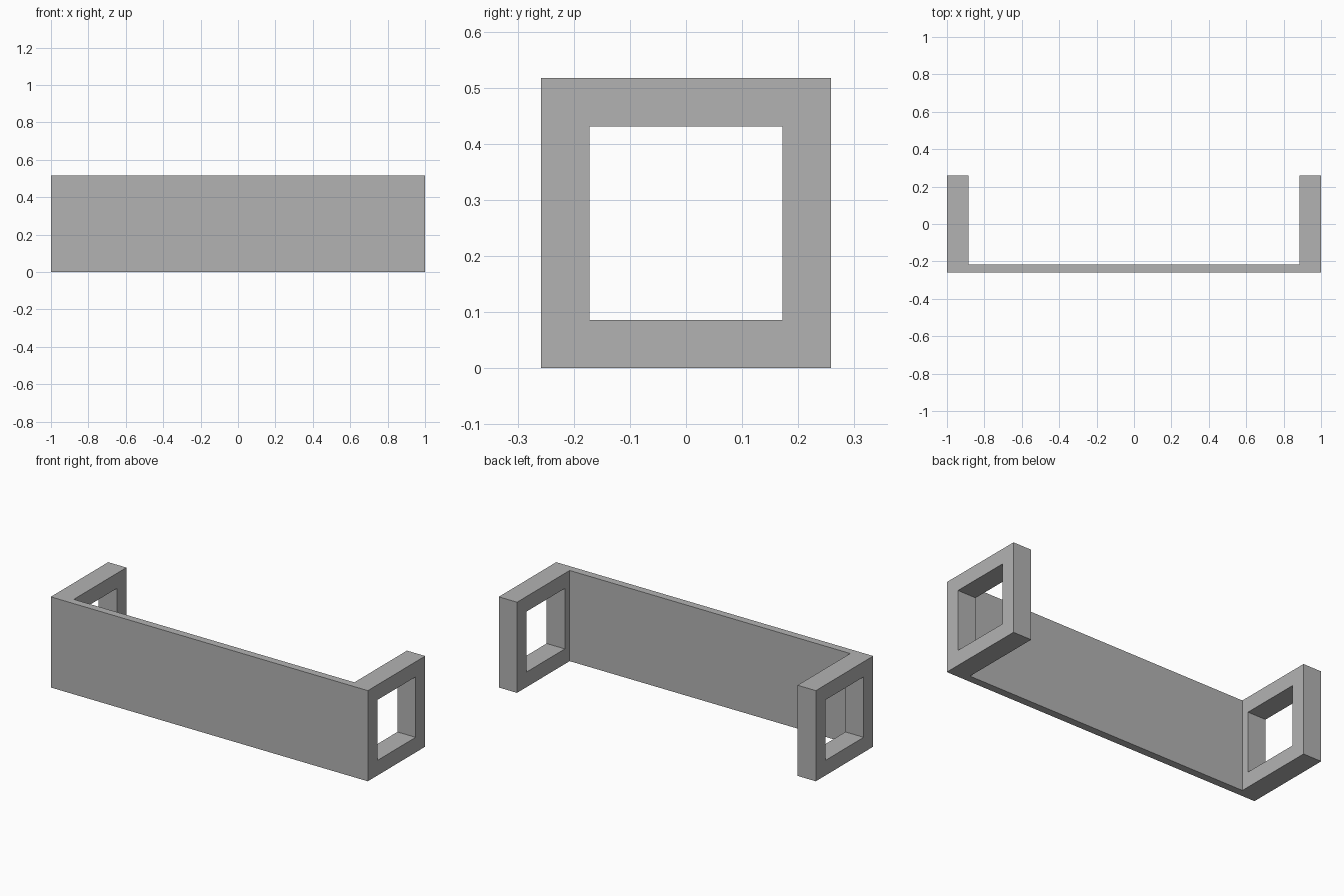
import bpy
import bmesh

cube = bpy.data.objects.get("Cube")
if cube:
    bpy.data.objects.remove(cube, do_unlink=True)

HALF_LENGTH = 1.0
SIDE = 0.517               # height and depth of the square end frames
HALF = SIDE / 2
END = 0.115                # thickness of the end frames
PANEL = SIDE / 12          # thickness of the front panel
WINDOW = SIDE * 2 / 3      # side of the square openings

grey = bpy.data.materials.new("plain_grey")
grey.use_nodes = True
colour = (0.45, 0.45, 0.45, 1)
grey.diffuse_color = colour
grey.node_tree.nodes["Principled BSDF"].inputs["Base Color"].default_value = colour


def prism(name, outline, z0, z1):
    """Extrude a flat xy outline upward from z0 to z1."""
    bm = bmesh.new()
    base = bm.faces.new([bm.verts.new((x, y, z0)) for x, y in outline])
    top = bmesh.ops.extrude_face_region(bm, geom=[base])["geom"]
    for v in top:
        if isinstance(v, bmesh.types.BMVert):
            v.co.z = z1
    bmesh.ops.recalc_face_normals(bm, faces=bm.faces)
    mesh = bpy.data.meshes.new(name)
    bm.to_mesh(mesh)
    bm.free()
    mesh.materials.append(grey)
    obj = bpy.data.objects.new(name, mesh)
    bpy.context.collection.objects.link(obj)
    return obj


# U-shaped bracket: long front panel with an arm at each end
inner = HALF_LENGTH - END
right_half = [(HALF_LENGTH, -HALF), (HALF_LENGTH, HALF),
              (inner, HALF), (inner, -HALF + PANEL)]
left_half = [(-x, y) for x, y in reversed(right_half)]
bracket = prism("bracket_body", right_half + left_half, 0, SIDE)

# Square opening through each arm
for label, sign in (("left", 1), ("right", -1)):
    a, b = sign * (inner - 0.05), sign * (HALF_LENGTH + 0.05)
    w = WINDOW / 2
    cutter = prism(label + "_opening_cutter", [(a, -w), (b, -w), (b, w), (a, w)],
                   HALF - w, HALF + w)
    cutter.hide_render = True
    cutter.hide_viewport = True
    cutter.display_type = 'WIRE'
    cut = bracket.modifiers.new(label + "_opening", 'BOOLEAN')
    cut.operation = 'DIFFERENCE'
    cut.solver = 'EXACT'
    cut.object = cutter
